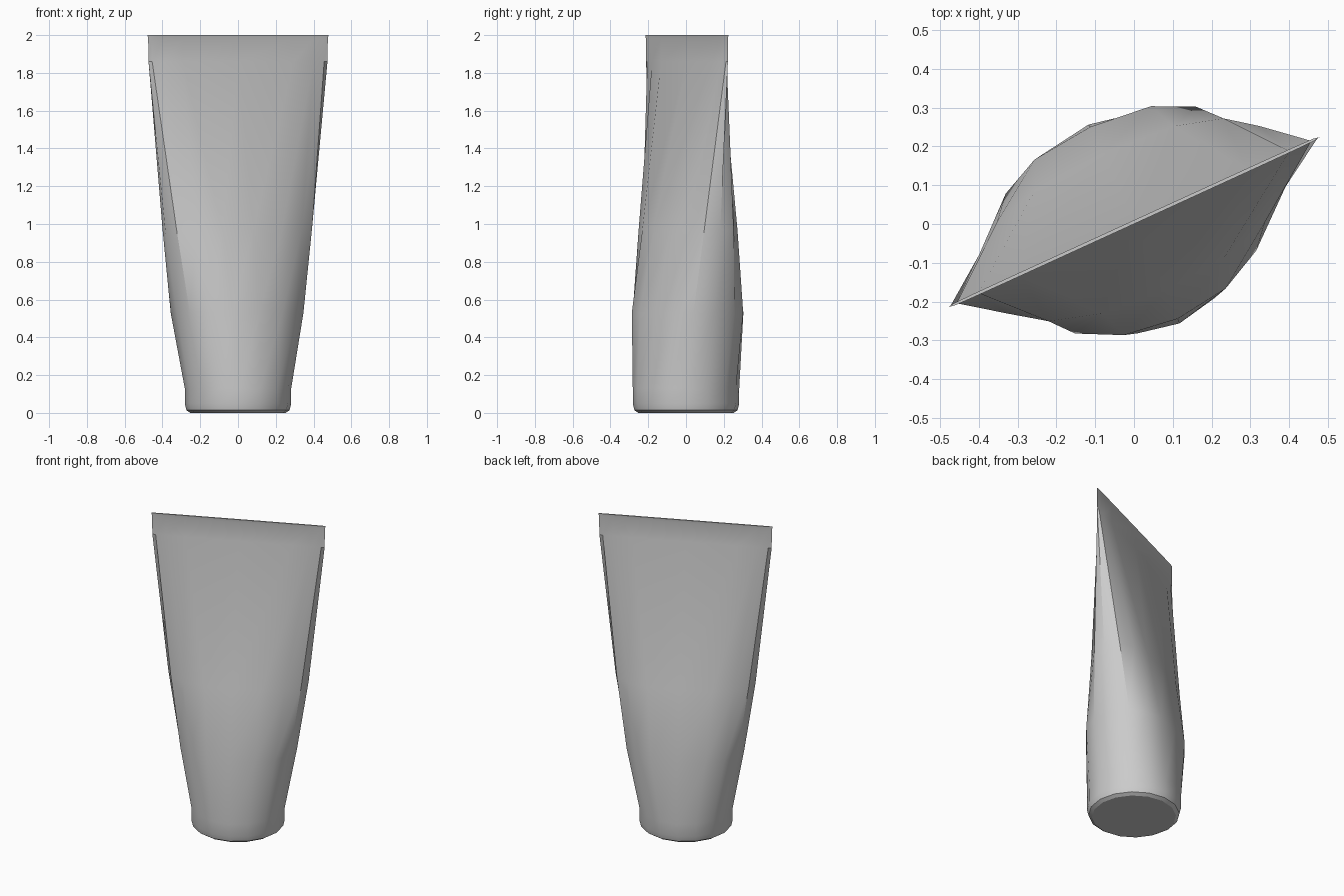
import bpy, bmesh, math

if "Cube" in bpy.data.objects:
    bpy.data.objects.remove(bpy.data.objects["Cube"])

SIDES = 16
TURN = math.radians(24.6)   # direction of the flat crimp


def loft(name, rings):
    """Stack of closed sections:
    (z, half width, half thickness, front power, back power, y shift)."""
    bm = bmesh.new()
    loops = []
    for z, a, b, front, back, dy in rings:
        loop = []
        for i in range(SIDES):
            t = 2 * math.pi * i / SIDES
            c, s = math.cos(t), math.sin(t)
            s = 0.0 if abs(s) < 1e-6 else s
            p = back if s > 0 else front
            u = a * math.copysign(abs(c) ** p, c)
            v = b * math.copysign(abs(s) ** p, s)
            loop.append(bm.verts.new((u * math.cos(TURN) - v * math.sin(TURN),
                                      u * math.sin(TURN) + v * math.cos(TURN) + dy, z)))
        loops.append(loop)
    for lo, hi in zip(loops, loops[1:]):
        for i in range(SIDES):
            j = (i + 1) % SIDES
            bm.faces.new((lo[i], lo[j], hi[j], hi[i]))
    bm.faces.new(loops[0][::-1])
    bm.faces.new(loops[-1])
    bmesh.ops.recalc_face_normals(bm, faces=bm.faces)
    me = bpy.data.meshes.new(name)
    bm.to_mesh(me)
    bm.free()
    ob = bpy.data.objects.new(name, me)
    bpy.context.collection.objects.link(ob)
    bpy.ops.object.select_all(action='DESELECT')
    ob.select_set(True)
    bpy.context.view_layer.objects.active = ob
    bpy.ops.object.shade_smooth_by_angle(angle=math.radians(30))
    return ob


# squeeze tube: rounded base, round body flattening into a thin crimp with a lip
loft("squeeze_tube", [
    (0.00, 0.252, 0.252, 1, 1, 0),
    (0.014, 0.273, 0.273, 1, 1, 0),
    (0.05, 0.282, 0.282, 1, 1, 0),
    (0.13, 0.282, 0.282, 1, 1, 0),
    (0.53, 0.356, 0.272, 0.94, 0.8, 0.003),
    (0.97, 0.424, 0.194, 0.93, 0.8, 0.005),
    (1.86, 0.521, 0.003, 0.5, 0.5, 0.005),
    (1.98, 0.523, 0.0015, 0.5, 0.5, 0.005),
    (2.00, 0.527, 0.0045, 0.4, 0.4, 0.005),
])
